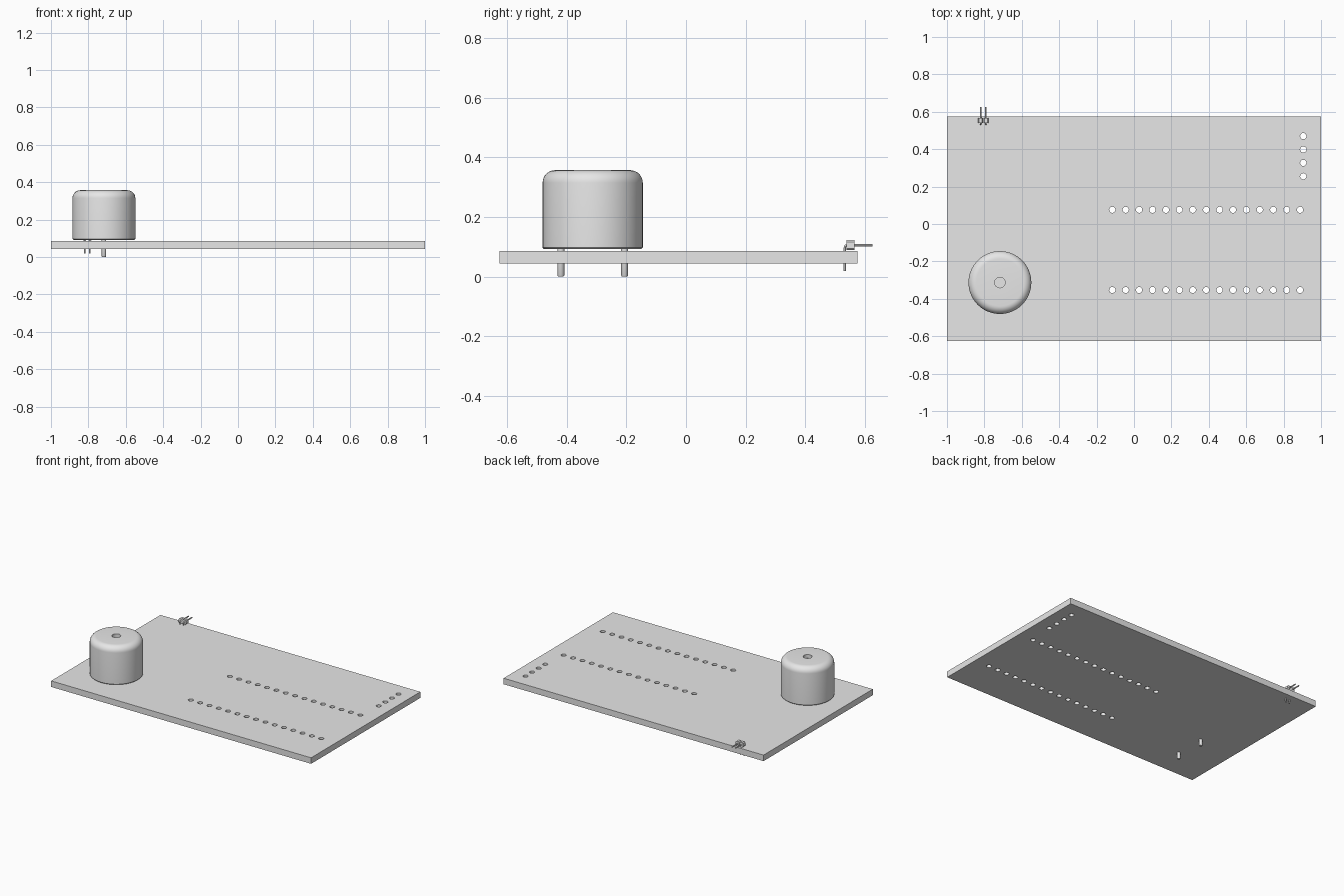
import bpy, bmesh, math
from mathutils import Matrix, Vector

if "Cube" in bpy.data.objects:
    bpy.data.objects.remove(bpy.data.objects["Cube"], do_unlink=True)

grey = bpy.data.materials.new("plain_grey")
grey.use_nodes = True
grey.diffuse_color = (0.8, 0.8, 0.8, 1)
grey.node_tree.nodes["Principled BSDF"].inputs["Base Color"].default_value = (0.8, 0.8, 0.8, 1)

BOTTOM, TOP = 0.044, 0.086          # board faces
PITCH = 0.0717                      # hole spacing


def add_object(name, data, smooth=False):
    ob = bpy.data.objects.new(name, data)
    bpy.context.collection.objects.link(ob)
    data.materials.clear()
    data.materials.append(grey)
    if smooth:
        bpy.ops.object.select_all(action='DESELECT')
        ob.select_set(True)
        bpy.context.view_layer.objects.active = ob
        bpy.ops.object.shade_smooth_by_angle(angle=math.radians(35))
    return ob


def from_bmesh(name, bm, smooth=False):
    bmesh.ops.recalc_face_normals(bm, faces=bm.faces)
    me = bpy.data.meshes.new(name)
    bm.to_mesh(me)
    bm.free()
    return add_object(name, me, smooth)


def baked_mesh(ob):
    deps = bpy.context.evaluated_depsgraph_get()
    return bpy.data.meshes.new_from_object(ob.evaluated_get(deps))


def lathe(name, profile, x, y, steps):
    """Spin (radius, z) points around a vertical axis."""
    bm = bmesh.new()
    verts = [bm.verts.new((r, 0, z)) for r, z in profile]
    edges = [bm.edges.new(pair) for pair in zip(verts, verts[1:])]
    bmesh.ops.spin(bm, geom=verts + edges, axis=(0, 0, 1), cent=(0, 0, 0),
                   angle=math.tau, steps=steps)
    bmesh.ops.remove_doubles(bm, verts=bm.verts, dist=1e-5)
    bmesh.ops.translate(bm, verts=bm.verts, vec=(x, y, 0))
    return from_bmesh(name, bm, smooth=True)


# Circuit board slab
bm = bmesh.new()
bmesh.ops.create_cube(bm, size=1, matrix=Matrix.Translation((0, -0.0245, (BOTTOM + TOP) / 2))
                      @ Matrix.Diagonal((2, 1.201, TOP - BOTTOM, 1)))
board = from_bmesh("board", bm)

# Drilled holes: two long rows and one short column
spots = [(-0.116 + i * PITCH, y) for y in (0.076, -0.353) for i in range(15)]
spots += [(0.905, 0.255 + i * PITCH) for i in range(4)]
bm = bmesh.new()
for x, y in spots:
    bmesh.ops.create_cone(bm, cap_ends=True, segments=24, radius1=0.0165, radius2=0.0165,
                          depth=0.2, matrix=Matrix.Translation((x, y, TOP)))
cutter = from_bmesh("hole_cutter", bm)
cutter.hide_render = True
mod = board.modifiers.new("holes", 'BOOLEAN')
mod.operation, mod.solver, mod.object = 'DIFFERENCE', 'EXACT', cutter
drilled = baked_mesh(board)
board.modifiers.clear()
board.data = drilled
bpy.data.objects.remove(cutter, do_unlink=True)
bpy.ops.object.select_all(action='DESELECT')
board.select_set(True)
bpy.context.view_layer.objects.active = board
bpy.ops.object.shade_smooth_by_angle(angle=math.radians(35))

# Buzzer can with rounded shoulder and a sound hole
BX, BY, R, FILLET, LID = -0.717, -0.313, 0.168, 0.042, 0.357
profile = [(0, 0.092), (R - 0.005, 0.092), (R, 0.097)]
for i in range(9):
    a = math.pi / 2 * i / 8
    profile.append((R - FILLET + FILLET * math.cos(a), LID - FILLET + FILLET * math.sin(a)))
profile += [(0.028, LID), (0.028, LID - 0.025), (0, LID - 0.025)]
lathe("buzzer_can", profile, BX, BY, 64)

# Buzzer legs
for side, label in ((-1, "front"), (1, "back")):
    leg = [(0, 0), (0.009, 0), (0.0117, 0.004), (0.0117, 0.094), (0, 0.094)]
    lathe("buzzer_leg_" + label, leg, BX, BY + side * 0.107, 20)

# Two-pin angled connector on the back edge
PIN_Z = 0.1055
for x, label in ((-0.820, "right"), (-0.792, "left")):
    # Octagonal housing block
    bm = bmesh.new()
    w, h, c = 0.0138, 0.0165, 0.006
    outline = [(w, h - c), (w - c, h), (c - w, h), (-w, h - c),
               (-w, c - h), (c - w, -h), (w - c, -h), (w, c - h)]
    face = bm.faces.new([bm.verts.new((x + px, 0.539, PIN_Z + pz)) for px, pz in outline])
    ext = bmesh.ops.extrude_face_region(bm, geom=[face], use_keep_orig=True)
    moved = [v for v in ext["geom"] if isinstance(v, bmesh.types.BMVert)]
    bmesh.ops.translate(bm, verts=moved, vec=(0, 0.027, 0))
    from_bmesh("connector_block_" + label, bm)

    # Bent pin
    y0, r = 0.533, 0.008
    path = [(y0, 0.018), (y0, PIN_Z - r)]
    path += [(y0 + r - r * math.cos(a), PIN_Z - r + r * math.sin(a))
             for a in (math.pi / 6, math.pi / 3)]
    path += [(y0 + r, PIN_Z), (0.6255, PIN_Z)]
    curve = bpy.data.curves.new("pin_path", 'CURVE')
    curve.dimensions = '3D'
    curve.bevel_depth, curve.bevel_resolution, curve.use_fill_caps = 0.0045, 1, True
    spline = curve.splines.new('POLY')
    spline.points.add(len(path) - 1)
    for point, (y, z) in zip(spline.points, path):
        point.co = (x, y, z, 1)
    guide = add_object("pin_guide", curve)
    mesh = baked_mesh(guide)
    bpy.data.objects.remove(guide, do_unlink=True)
    add_object("connector_pin_" + label, mesh, smooth=True)
